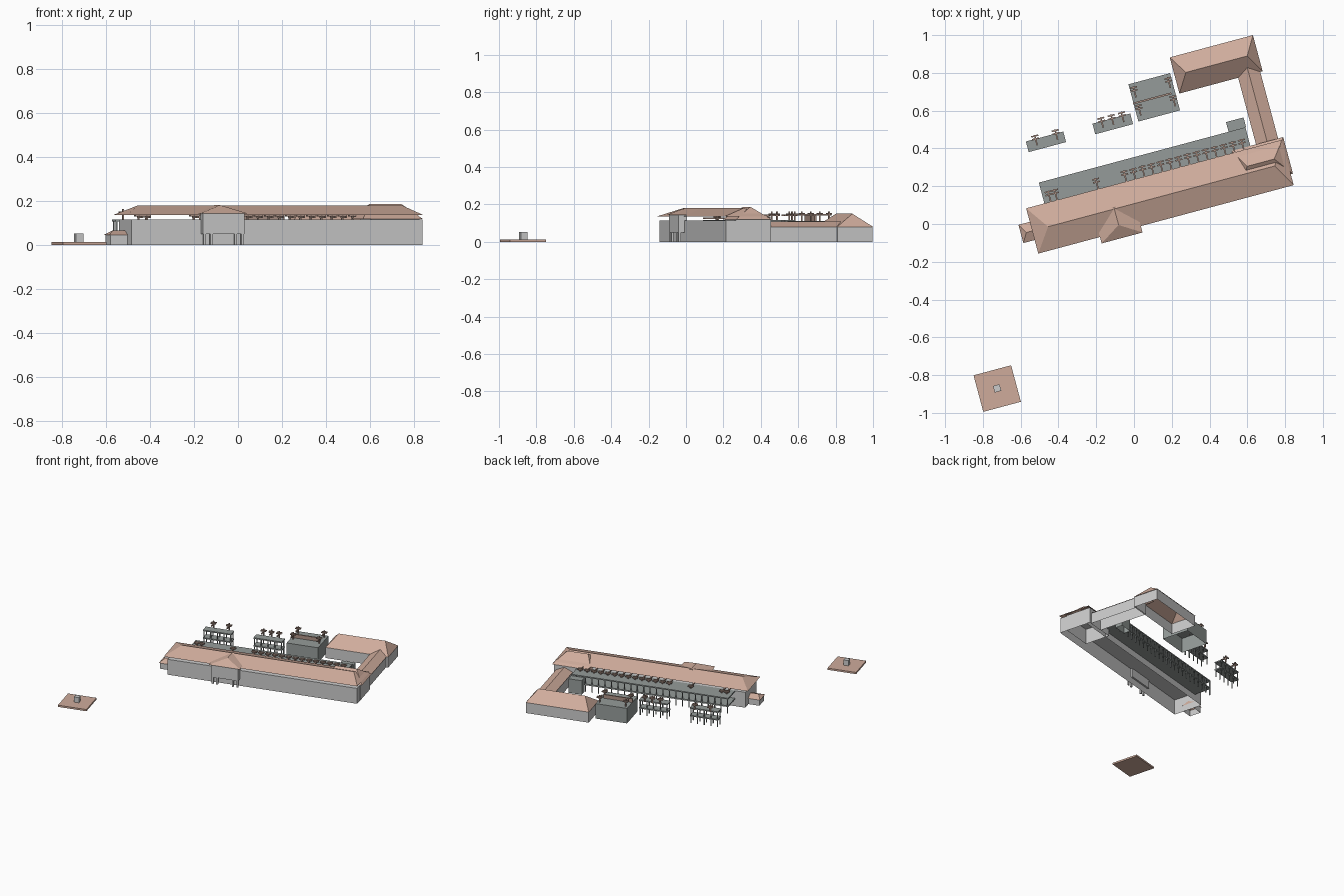
import bpy, math
from mathutils import Matrix

if "Cube" in bpy.data.objects:
    bpy.data.objects.remove(bpy.data.objects["Cube"])

# The whole site is laid out on straight axes (a, b) and turned 15 degrees
TURN = Matrix.Rotation(math.radians(15), 4, 'Z')


def material(name, color):
    m = bpy.data.materials.new(name)
    m.diffuse_color = (*color, 1)
    m.use_nodes = True
    m.node_tree.nodes["Principled BSDF"].inputs["Base Color"].default_value = m.diffuse_color
    return m


TILE = material("roof_tile", (0.62, 0.41, 0.33))
TIMBER = material("timber", (0.42, 0.29, 0.24))
DECK = material("deck_grey", (0.30, 0.33, 0.32))


def mesh_object(name, verts, faces, mat=None):
    me = bpy.data.meshes.new(name)
    me.from_pydata(verts, [], faces)
    me.transform(TURN)
    ob = bpy.data.objects.new(name, me)
    bpy.context.collection.objects.link(ob)
    if mat:
        me.materials.append(mat)
    return ob


def box(name, a0, a1, b0, b1, z0, z1, mat=None, bottom=True, top=True):
    v = [(a, b, z) for z in (z0, z1) for a, b in ((a0, b0), (a1, b0), (a1, b1), (a0, b1))]
    f = [(i, (i + 1) % 4, (i + 1) % 4 + 4, i + 4) for i in range(4)]
    if bottom:
        f.append((3, 2, 1, 0))
    if top:
        f.append((4, 5, 6, 7))
    return mesh_object(name, v, f, mat)


def roof(name, a0, a1, b0, b1, z0, z1, r0, r1, along_a=True):
    """Hip or gable roof shell; r0 and r1 are the two ridge ends."""
    v = [(a0, b0, z0), (a1, b0, z0), (a1, b1, z0), (a0, b1, z0)]
    if along_a:
        m = (b0 + b1) / 2
        v += [(r0, m, z1), (r1, m, z1)]
        f = [(0, 1, 5, 4), (1, 2, 5), (2, 3, 4, 5), (3, 0, 4)]
    else:
        m = (a0 + a1) / 2
        v += [(m, r0, z1), (m, r1, z1)]
        f = [(0, 1, 4), (1, 2, 5, 4), (2, 3, 5), (3, 0, 4, 5)]
    return mesh_object(name, v, f, TILE)


def bracket(name, a, b0, b1, z, top):
    """Pergola bracket: long arm, two short cross arms and a post."""
    box(name + "_arm", a - .004, a + .004, b0, b1, z, z + .008, TIMBER)
    for k in (-.022, -.006):
        box(name + "_cross", a - .019, a + .019, b1 + k - .004, b1 + k + .004,
            z + .006, z + .013, TIMBER)
    box(name + "_post", a - .004, a + .004, b1 - .018, b1 - .010, .11, top, TIMBER)


def terrace(name, a0, a1, b0, b1, posts, rows):
    """Two thin decks on slim posts, with rails along the outer edge."""
    for z in (.05, .107):
        box(name + "_deck", a0, a1, b0, b1, z, z + .009, DECK)
    for i in range(posts):
        a = a0 + .006 + (a1 - a0 - .012) * i / (posts - 1)
        for b in rows:
            box(name + "_column", a - .003, a + .003, b - .003, b + .003, 0, .107, DECK)


# Main long building
box("main_walls", -.505, .866, -.012, .21, 0, .115, bottom=False)
roof("main_roof", -.53, .87, -.02, .228, .135, .18, -.443, .80)

# Raised end block on the right
box("end_block_walls", .64, .868, .045, .237, 0, .118, bottom=False, top=False)
roof("end_block_roof", .60, .882, .04, .24, .118, .187, .657, .806)

# Projecting porch with paired columns
box("porch_walls", -.178, .018, -.047, 0, .05, .142)
for a in (-.168, -.136, -.022, .010):
    box("porch_column", a - .006, a + .006, -.045, -.033, 0, .05)
roof("porch_roof", -.192, .032, -.055, .115, .143, .181, .016, .115, along_a=False)

# Small annex on the left
box("annex_walls", -.585, -.505, .06, .148, 0, .045, bottom=False, top=False)
roof("annex_roof", -.592, -.50, .054, .154, .045, .066, -.562, -.50)

# Rear wing and its link to the main building
box("link_walls", .737, .85, .235, .615, 0, .08, bottom=False, top=False)
roof("link_roof", .733, .854, .235, .68, .08, .108, .235, .68, along_a=False)
box("rear_walls", .413, .865, .607, .80, 0, .08, bottom=False, top=False)
roof("rear_roof", .411, .867, .605, .803, .08, .15, .473, .809)

# Long balcony behind the main building
terrace("balcony", -.43, .702, .21, .342, 25, (.338,))
box("balcony_stair_block", .61, .706, .342, .395, 0, .105, DECK, bottom=False)
spots = [-.395, -.36, -.135] + [.02 + i * .0495 for i in range(14)]
for a in spots:
    bracket("balcony_bracket", a, .20, .288, .123, .135)

# Two free-standing terraces
terrace("left_terrace", -.44, -.235, .512, .57, 5, (.518, .564))
terrace("middle_terrace", -.075, .132, .512, .57, 5, (.518, .564))
for a in (-.387, -.275, -.025, .032, .088):
    bracket("terrace_bracket", a, .535, .592, .138, .163)

# Flat-topped block with a low timber ridge
box("flat_block", .163, .391, .518, .722, 0, .112, DECK, bottom=False)
box("flat_block_divider", .160, .37, .612, .622, .112, .14, TIMBER)
for a in (.184, .373):
    for b in (.575, .675):
        bracket("block_bracket", a, b - .03, b + .03, .14, .163)

# Detached plinth with a small block
box("plinth", -1.028, -.822, -.754, -.554, 0, .013, TILE, bottom=True)
box("plinth_block", -.943, -.907, -.671, -.635, .013, .052)
